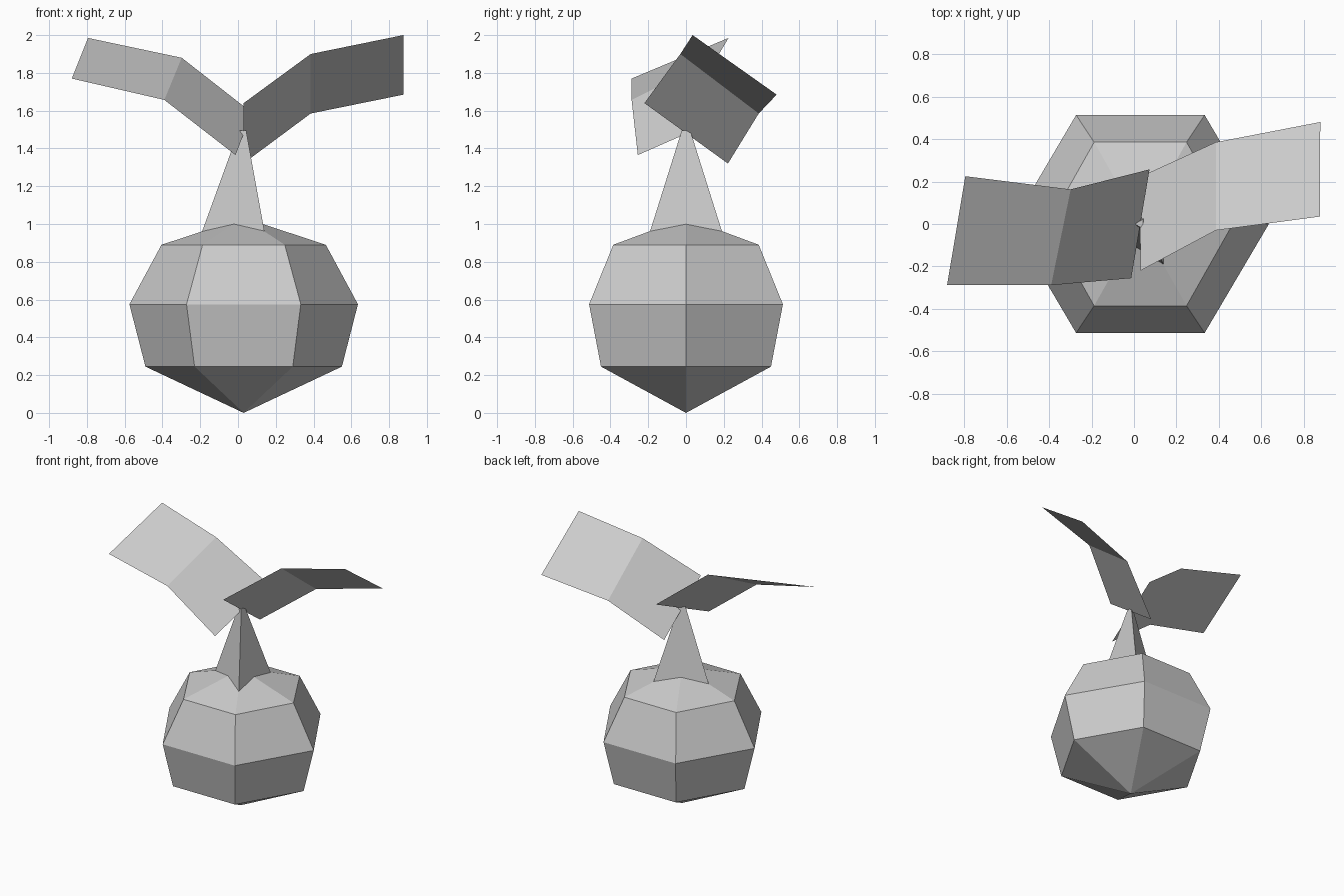
import bpy, bmesh, math

if "Cube" in bpy.data.objects:
    bpy.data.objects.remove(bpy.data.objects["Cube"], do_unlink=True)

CENTRE_X = 0.03

grey = bpy.data.materials.new("light_grey")
grey.use_nodes = True
colour = (0.6, 0.6, 0.6, 1)
grey.diffuse_color = colour
grey.node_tree.nodes["Principled BSDF"].inputs["Base Color"].default_value = colour


def finish(name, bm, closed=True):
    if closed:
        bmesh.ops.recalc_face_normals(bm, faces=bm.faces)
    mesh = bpy.data.meshes.new(name)
    bm.to_mesh(mesh)
    bm.free()
    mesh.materials.append(grey)
    obj = bpy.data.objects.new(name, mesh)
    bpy.context.collection.objects.link(obj)
    return obj


def bridge(bm, a, b):
    for i in range(len(a)):
        j = (i + 1) % len(a)
        bm.faces.new((a[i], a[j], b[j], b[i]))


def fan(bm, ring, tip):
    for i in range(len(ring)):
        bm.faces.new((ring[i], ring[(i + 1) % len(ring)], tip))


# Six-sided bulb: rings of (height, radius in x, half depth in y)
bm = bmesh.new()
rings = []
for z, radius, depth in ((0.245, 0.52, 0.45), (0.575, 0.605, 0.513), (0.89, 0.435, 0.385)):
    ring = []
    for i in range(6):
        a = math.radians(60 * i)
        y = depth * math.sin(a) / math.sin(math.pi / 3)
        ring.append(bm.verts.new((CENTRE_X + radius * math.cos(a), y, z)))
    rings.append(ring)
for lower, upper in zip(rings, rings[1:]):
    bridge(bm, lower, upper)
fan(bm, rings[0], bm.verts.new((CENTRE_X, 0, 0)))
fan(bm, rings[-1], bm.verts.new((CENTRE_X, 0, 1.033)))
finish("bulb", bm)

# Three-sided tapered stem with one corner towards -x
bm = bmesh.new()
bmesh.ops.create_cone(bm, cap_ends=True, segments=3, radius1=0.222, radius2=0.026, depth=0.54)
corner = max(bm.verts, key=lambda v: v.co.xy.length).co
turn = math.pi - math.atan2(corner.y, corner.x)
stem = finish("stem", bm)
stem.rotation_euler.z = turn
stem.location = (CENTRE_X, 0, 0.955 + 0.27)


# Bent sheet leaves: pairs of edge points from stem to tip
def leaf(name, pairs):
    bm = bmesh.new()
    rows = [[bm.verts.new(p) for p in pair] for pair in pairs]
    for (a, b), (c, d) in zip(rows, rows[1:]):
        bm.faces.new((a, b, d, c))
    bm.normal_update()
    if sum(f.normal.z for f in bm.faces) < 0:
        bmesh.ops.reverse_faces(bm, faces=bm.faces)
    finish(name, bm, closed=False)


leaf("left_leaf", (
    ((0.03, -0.22, 1.64), (0.028, 0.222, 1.32)),
    ((0.385, -0.03, 1.90), (0.385, 0.385, 1.585)),
    ((0.875, 0.035, 2.0), (0.877, 0.48, 1.685)),
))
leaf("right_leaf", (
    ((0.073, 0.257, 1.59), (-0.013, -0.255, 1.365)),
    ((-0.298, 0.163, 1.88), (-0.39, -0.288, 1.657)),
    ((-0.794, 0.225, 1.985), (-0.88, -0.288, 1.77)),
))
